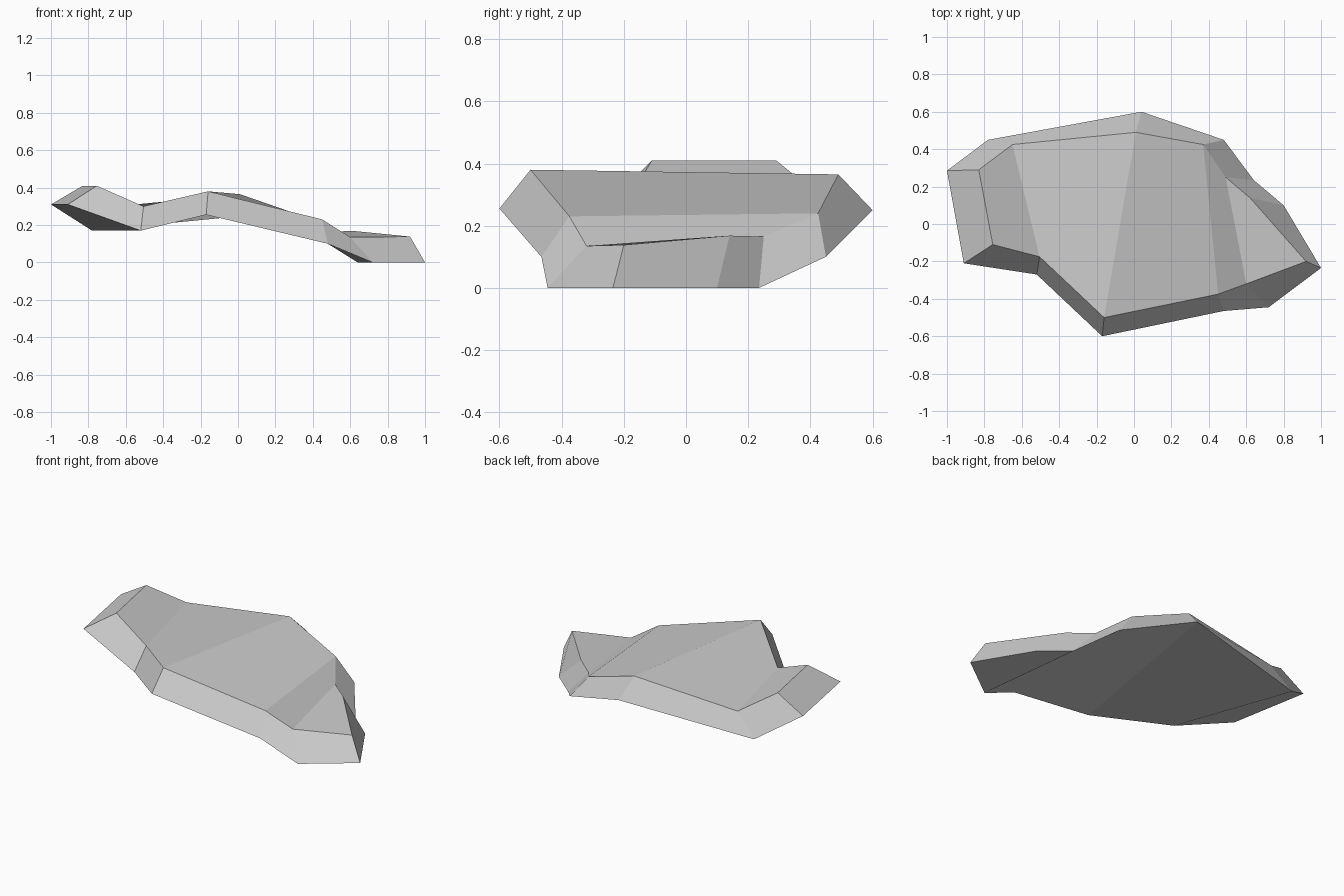
import bpy
import bmesh

default = bpy.data.objects.get("Cube")
if default:
    bpy.data.objects.remove(default, do_unlink=True)

# One grey stone colour
stone = bpy.data.materials.new("stone_grey")
stone.use_nodes = True
stone.diffuse_color = (0.6, 0.6, 0.6, 1)
stone.node_tree.nodes["Principled BSDF"].inputs["Base Color"].default_value = stone.diffuse_color

# Cross-sections along the slab: top front, top back, bottom back, bottom front
sections = [
    [(-.755, -.11, .41), (-.83, .29, .41), (-1, .285, .31), (-.91, -.21, .31)],
    [(-.505, -.175, .3), (-.65, .425, .3), (-.78, .45, .17), (-.52, -.27, .17)],
    [(-.16, -.5, .38), (.01, .49, .365), (.04, .6, .25), (-.17, -.6, .255)],
    [(.45, -.375, .23), (.37, .425, .24), (.48, .45, .1), (.48, -.465, .1)],
    [(.6, -.32, .135), (.49, .25, .165), (.64, .235, 0), (.72, -.445, 0)],
    [(.92, -.2, .138), (.62, .14, .168), (.8, .1, 0), (1, -.235, 0)],
]


def loft(name, rings, material):
    """Skin a chain of equal-sized rings and close both ends."""
    bm = bmesh.new()
    loops = [[bm.verts.new(point) for point in ring] for ring in rings]
    for first, second in zip(loops, loops[1:]):
        count = len(first)
        for i in range(count):
            j = (i + 1) % count
            bm.faces.new((first[i], first[j], second[j], second[i]))
    bm.faces.new(loops[0])
    bm.faces.new(loops[-1])
    bmesh.ops.recalc_face_normals(bm, faces=bm.faces)
    mesh = bpy.data.meshes.new(name)
    bm.to_mesh(mesh)
    bm.free()
    mesh.materials.append(material)
    obj = bpy.data.objects.new(name, mesh)
    bpy.context.collection.objects.link(obj)
    return obj


# Faceted, gently stepped rock slab with bevelled rim
loft("rock_slab", sections, stone)
